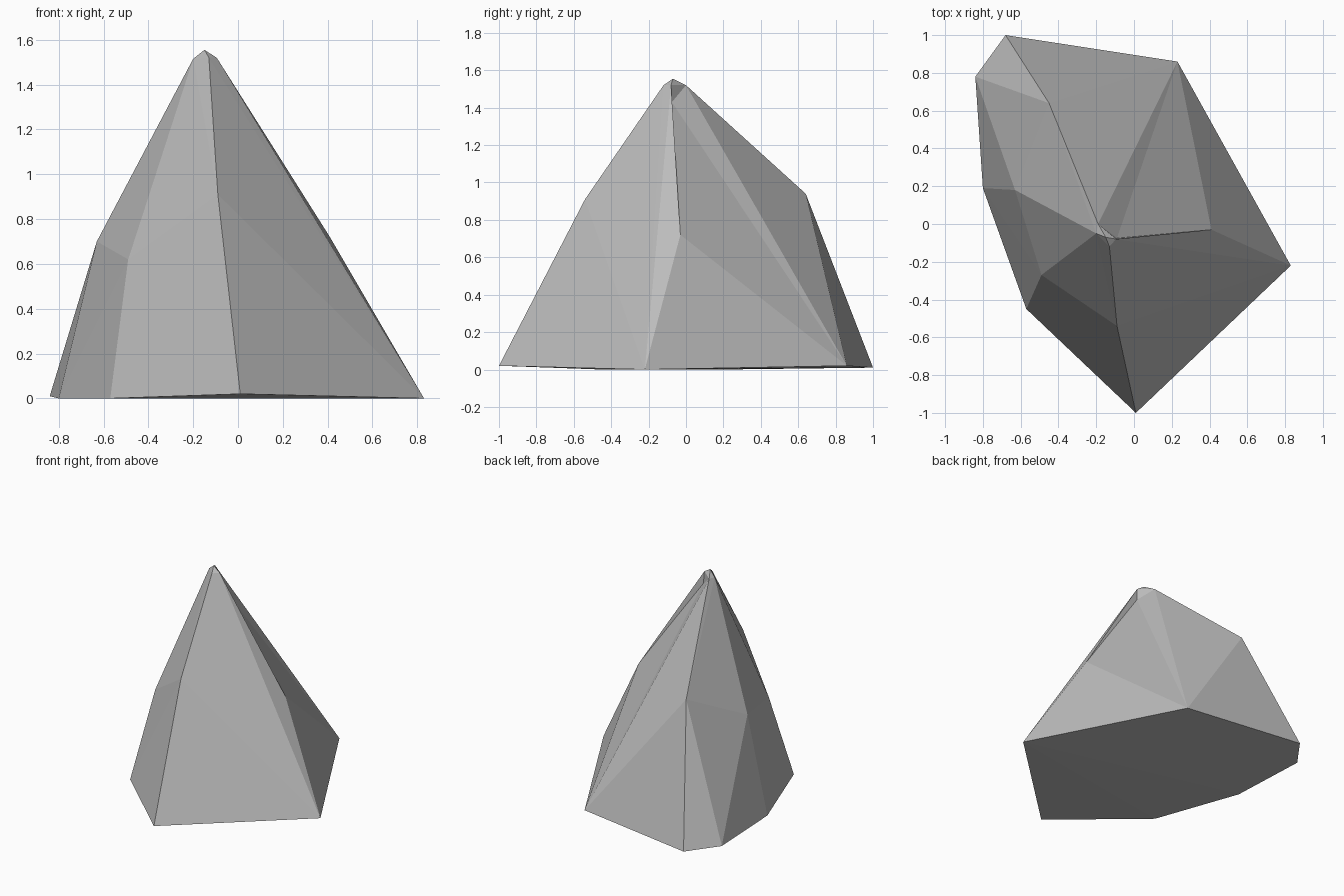
import bpy
import bmesh
from mathutils import Vector

cube = bpy.data.objects.get("Cube")
if cube:
    bpy.data.objects.remove(cube, do_unlink=True)

# Stone colour
stone = bpy.data.materials.new("stone grey")
stone.use_nodes = True
grey = (0.5, 0.5, 0.5, 1.0)
stone.diffuse_color = grey
shader = next(n for n in stone.node_tree.nodes if n.type == "BSDF_PRINCIPLED")
shader.inputs["Base Color"].default_value = grey

bm = bmesh.new()


def ring(**corners):
    """Add a named set of corner points."""
    return {name: bm.verts.new(co) for name, co in corners.items()}


# Outline of the foot
foot = ring(front=(0.01, -1, 0.02), right=(0.83, -0.22, 0),
            back_right=(0.23, 0.86, 0.02), back=(-0.68, 1, 0.01),
            back_left=(-0.84, 0.78, 0.01), left=(-0.8, 0.19, 0),
            front_left=(-0.57, -0.45, 0))

# Shoulders halfway up
shoulder = ring(front=(-0.09, -0.54, 0.91), right=(0.41, -0.03, 0.72),
                back=(-0.45, 0.64, 0.94), left=(-0.63, 0.18, 0.7),
                front_left=(-0.49, -0.27, 0.62))

# Blunt tip
tip = ring(apex=(-0.15, -0.07, 1.555), front=(-0.13, -0.12, 1.52),
           right=(-0.095, -0.08, 1.52), back=(-0.19, 0, 1.52),
           left=(-0.2, -0.05, 1.515))

# Faceted skin around all the corners
bmesh.ops.convex_hull(bm, input=list(bm.verts))
bm.verts.ensure_lookup_table()

# Small dent under the tip, on the ridge that runs down the back
ridge = bm.edges.get((tip["right"], foot["back_right"]))
if ridge:
    _, dent = bmesh.utils.edge_split(ridge, tip["right"], 0.06)
    for face in list(dent.link_faces):
        far = [v for v in face.verts
               if v not in (dent, tip["right"], foot["back_right"])]
        bmesh.utils.face_split(face, dent, far[0])
    dent.co = Vector((-0.09, -0.075, 1.43))

bmesh.ops.recalc_face_normals(bm, faces=list(bm.faces))
mesh = bpy.data.meshes.new("pointed_rock")
bm.to_mesh(mesh)
bm.free()
mesh.materials.append(stone)
rock = bpy.data.objects.new("pointed_rock", mesh)
bpy.context.collection.objects.link(rock)
